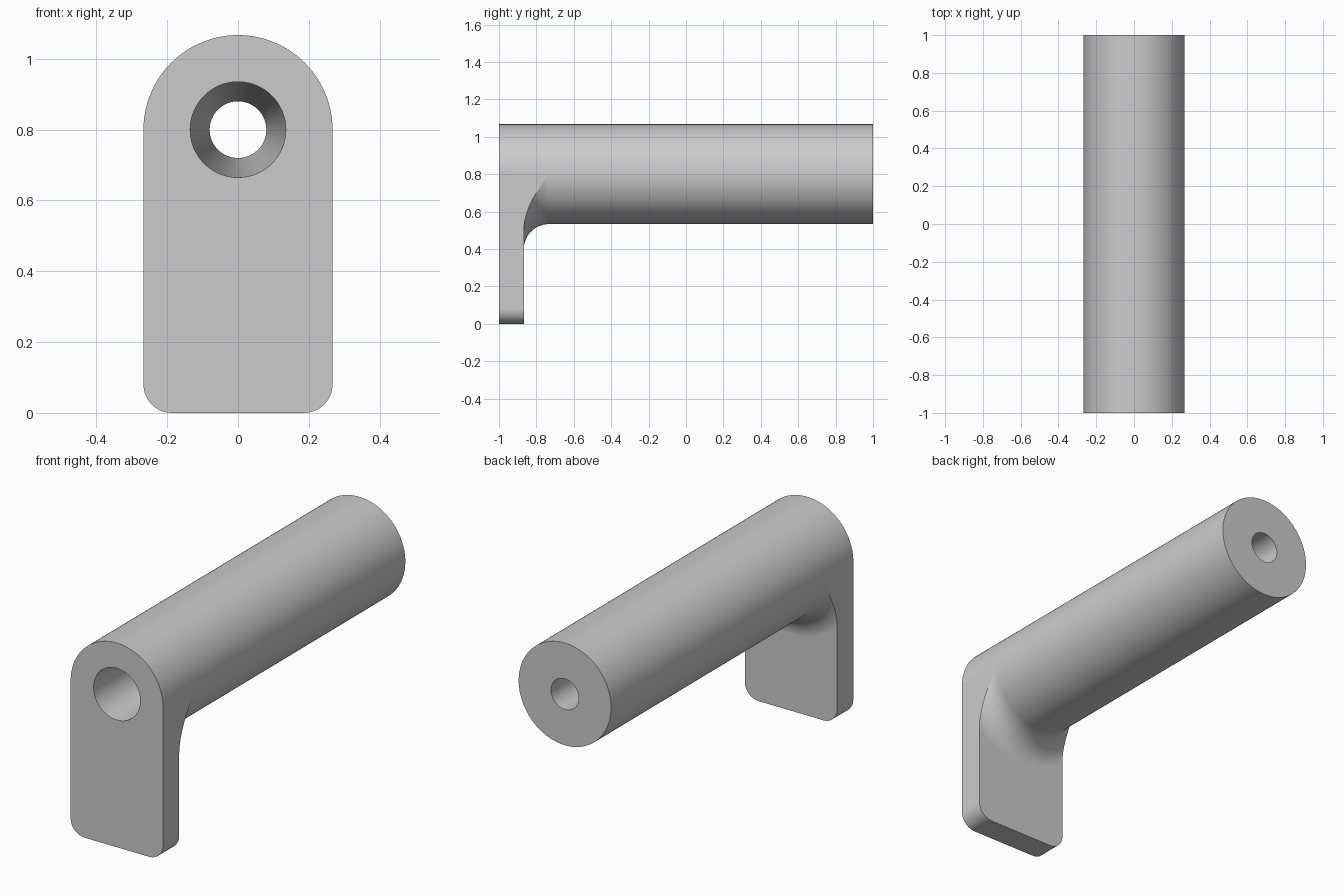
import bpy, bmesh
from math import pi, sin, cos, tan, atan2, acos, asin, sqrt, hypot

cube = bpy.data.objects.get("Cube")
if cube:
    bpy.data.objects.remove(cube, do_unlink=True)

AXIS_Z = 0.8            # height of the tube axis
R = 0.267               # tube radius and half width of the plate
FRONT, BACK = -1.0, 1.0
PLATE_BACK = -0.867
FILLET = 0.133
CORNER = 0.08
BORE_FRONT, BORE_BACK = 0.135, 0.08

grey = bpy.data.materials.new("light grey")
grey.use_nodes = True
colour = (0.6, 0.6, 0.6, 1)
grey.diffuse_color = colour
grey.node_tree.nodes["Principled BSDF"].inputs["Base Color"].default_value = colour


def span(a, b, n):
    return [a + (b - a) * i / n for i in range(n)]


def right_half_outline():
    """Plate outline around the tube axis, from the top down to the bottom centre."""
    pts = [(R * sin(a), R * cos(a)) for a in span(0, pi / 2, 32)]
    fillet_end = acos(R / (R + FILLET))
    corner_start = atan2(AXIS_Z - CORNER, R)
    side = span(0, fillet_end, 16) + span(fillet_end, corner_start, 6)
    pts += [(R, -R * tan(a)) for a in side]
    cx, cz = R - CORNER, CORNER - AXIS_Z
    pts += [(cx + CORNER * cos(a), cz - CORNER * sin(a)) for a in span(0, pi / 2, 10)]
    pts += [(x, -AXIS_Z) for x in span(cx, 0, 6)]
    return pts + [(0, -AXIS_Z)]


def column(x, z):
    """Points (radius, y) from the front bore rim, over the outside, to the back bore rim."""
    reach = max(R, hypot(x, z))
    start = min(reach, R + FILLET)
    a0 = asin(min(1, max(0, (R + FILLET - start) / FILLET)))
    arc = [(R + FILLET * (1 - sin(a)), PLATE_BACK + FILLET * (1 - cos(a)))
           for a in span(a0, pi / 2, 12)] + [(R, PLATE_BACK + FILLET)]
    return [(BORE_FRONT, FRONT), (reach, FRONT), (reach, arc[0][1])] + arc + [
        (R, BACK), (BORE_BACK, BACK)]


# Tube, plate and fillet as one solid, built in columns around the axis
half = right_half_outline()
outline = half + [(-x, z) for x, z in reversed(half[1:-1])]
bm = bmesh.new()
columns = []
for x, z in outline:
    length = hypot(x, z)
    columns.append([bm.verts.new((r * x / length, y, AXIS_Z + r * z / length))
                    for r, y in column(x, z)])

for a, b in zip(columns, columns[1:] + columns[:1]):
    for i in range(len(a)):
        j = (i + 1) % len(a)          # the last strip closes the tapered bore
        bm.faces.new((a[i], b[i], b[j], a[j]))

bmesh.ops.remove_doubles(bm, verts=bm.verts, dist=0.00005)
bmesh.ops.dissolve_degenerate(bm, edges=bm.edges, dist=0.00005)
bmesh.ops.recalc_face_normals(bm, faces=bm.faces)
mesh = bpy.data.meshes.new("tube_bracket")
bm.to_mesh(mesh)
bm.free()
mesh.materials.append(grey)
bracket = bpy.data.objects.new("tube_bracket", mesh)
bpy.context.collection.objects.link(bracket)

# Smooth curves, crisp rims
bpy.ops.object.select_all(action='DESELECT')
bracket.select_set(True)
bpy.context.view_layer.objects.active = bracket
bpy.ops.object.shade_smooth_by_angle(angle=0.5)
weighted = bracket.modifiers.new("even shading", 'WEIGHTED_NORMAL')
weighted.keep_sharp = True
